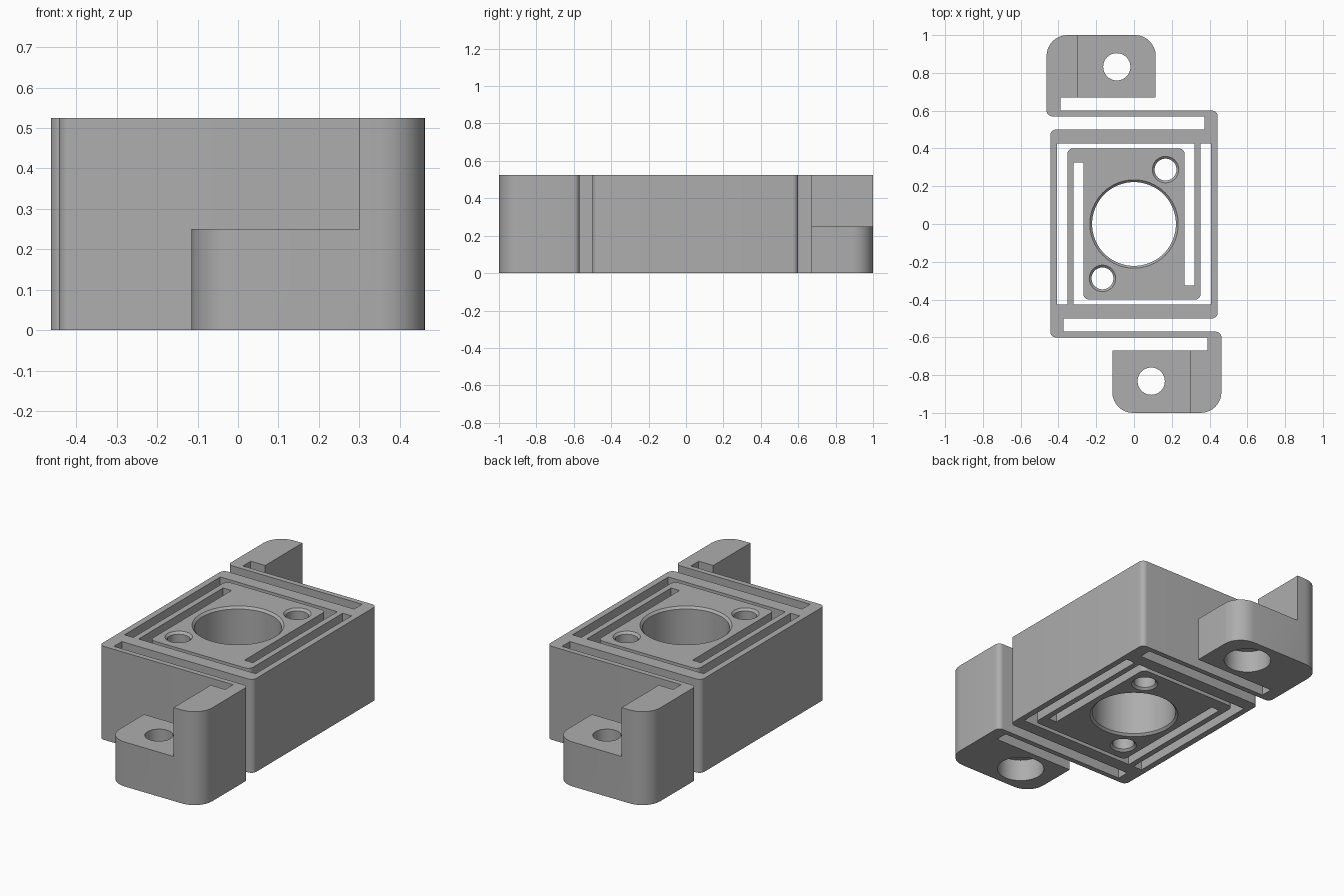
import bpy, bmesh, math
from mathutils import Vector

H = 0.525          # full height
STEP = 0.25        # height of the low part of each foot

cube = bpy.data.objects.get("Cube")
if cube:
    bpy.data.objects.remove(cube, do_unlink=True)

grey = bpy.data.materials.new("plain grey")
grey.use_nodes = True
COLOR = (0.42, 0.42, 0.42, 1)
grey.diffuse_color = COLOR
grey.node_tree.nodes["Principled BSDF"].inputs["Base Color"].default_value = COLOR


def add_object(name, bm):
    bmesh.ops.recalc_face_normals(bm, faces=bm.faces)
    mesh = bpy.data.meshes.new(name)
    bm.to_mesh(mesh)
    bm.free()
    mesh.materials.append(grey)
    ob = bpy.data.objects.new(name, mesh)
    bpy.context.scene.collection.objects.link(ob)
    return ob


def rounded(corners, steps=8):
    """Replace every (x, y, radius) corner by an arc."""
    out = []
    for i, (x, y, r) in enumerate(corners):
        p = Vector((x, y))
        if r == 0:
            out.append(p)
            continue
        d1 = (Vector(corners[i - 1][:2]) - p).normalized()
        d2 = (Vector(corners[(i + 1) % len(corners)][:2]) - p).normalized()
        for k in range(steps + 1):
            t = math.pi / 2 * k / steps
            out.append(p + r * (d1 * (1 - math.sin(t)) + d2 * (1 - math.cos(t))))
    return out


def turned(corners):
    return [(-x, -y, r) for x, y, r in corners]


def prism(name, corners, z0, z1):
    bm = bmesh.new()
    face = bm.faces.new([bm.verts.new((p.x, p.y, z0)) for p in rounded(corners)])
    top = bmesh.ops.extrude_face_region(bm, geom=[face])["geom"]
    bmesh.ops.translate(bm, vec=(0, 0, z1 - z0),
                        verts=[v for v in top if isinstance(v, bmesh.types.BMVert)])
    return add_object(name, bm)


def lathe(name, x, y, profile, n=64):
    """Closed solid of revolution from (radius, z) pairs."""
    bm = bmesh.new()
    rings = [[bm.verts.new((x + r * math.cos(math.tau * k / n),
                            y + r * math.sin(math.tau * k / n), z)) for k in range(n)]
             for r, z in profile]
    for a, b in zip(rings, rings[1:]):
        for k in range(n):
            m = (k + 1) % n
            bm.faces.new((a[k], a[m], b[m], b[k]))
    bm.faces.new(rings[0])
    bm.faces.new(rings[-1])
    return add_object(name, bm)


def chamfered_hole(name, x, y, r, c=0.012):
    e = 0.02
    return lathe(name, x, y, [(r + c + e, -e), (r, c), (r, H - c), (r + c + e, H + e)])


# Folded outline: foot, thin beam, slot, frame side; repeated by a half turn
half = [(-0.115, -1, 0.11), (0.463, -1, 0.11), (0.463, -0.57, 0.03),
        (-0.372, -0.57, 0), (-0.372, -0.5, 0), (0.443, -0.5, 0.03),
        (0.443, 0.6, 0.03), (-0.39, 0.6, 0), (-0.39, 0.67, 0), (0.115, 0.67, 0)]
body = prism("flexure_mount", half + turned(half), 0, H)

# Void that separates the centre stage and its leaf spring from the frame
void = [(-0.408, -0.425, 0), (-0.353, -0.425, 0), (-0.353, 0.4, 0.03),
        (0.268, 0.4, 0.03), (0.268, -0.325, 0), (0.32, -0.325, 0),
        (0.32, 0.425, 0), (-0.408, 0.425, 0)]
# Space above the low part of a foot
notch = [(-0.3, -1.1, 0), (0.3, -1.1, 0), (0.3, -0.635, 0), (-0.3, -0.635, 0)]

cutters = [chamfered_hole("main_bore", 0, 0, 0.222)]
for side, turn in (("front", 1), ("back", -1)):
    flip = (lambda c: c) if turn == 1 else turned
    cutters += [
        prism(side + "_void", flip(void), -0.1, H + 0.1),
        prism(side + "_notch", flip(notch), STEP, H + 0.1),
        chamfered_hole(side + "_pin_hole", -0.167 * turn, -0.288 * turn, 0.058),
        # screw hole, wider from below
        lathe(side + "_screw_hole", 0.091 * turn, -0.832 * turn,
              [(0.124, -0.1), (0.124, 0.125), (0.072, 0.125), (0.072, H)]),
    ]

for cutter in cutters:
    cutter.hide_render = True
    mod = body.modifiers.new(cutter.name, "BOOLEAN")
    mod.operation = "DIFFERENCE"
    mod.solver = "EXACT"
    mod.object = cutter

# Bake the cuts and drop the cutters
graph = bpy.context.evaluated_depsgraph_get()
baked = bpy.data.meshes.new_from_object(body.evaluated_get(graph))
body.modifiers.clear()
body.data = baked
for cutter in cutters:
    bpy.data.objects.remove(cutter, do_unlink=True)

bpy.ops.object.select_all(action="DESELECT")
body.select_set(True)
bpy.context.view_layer.objects.active = body
bpy.ops.object.shade_smooth_by_angle(angle=math.radians(30))
